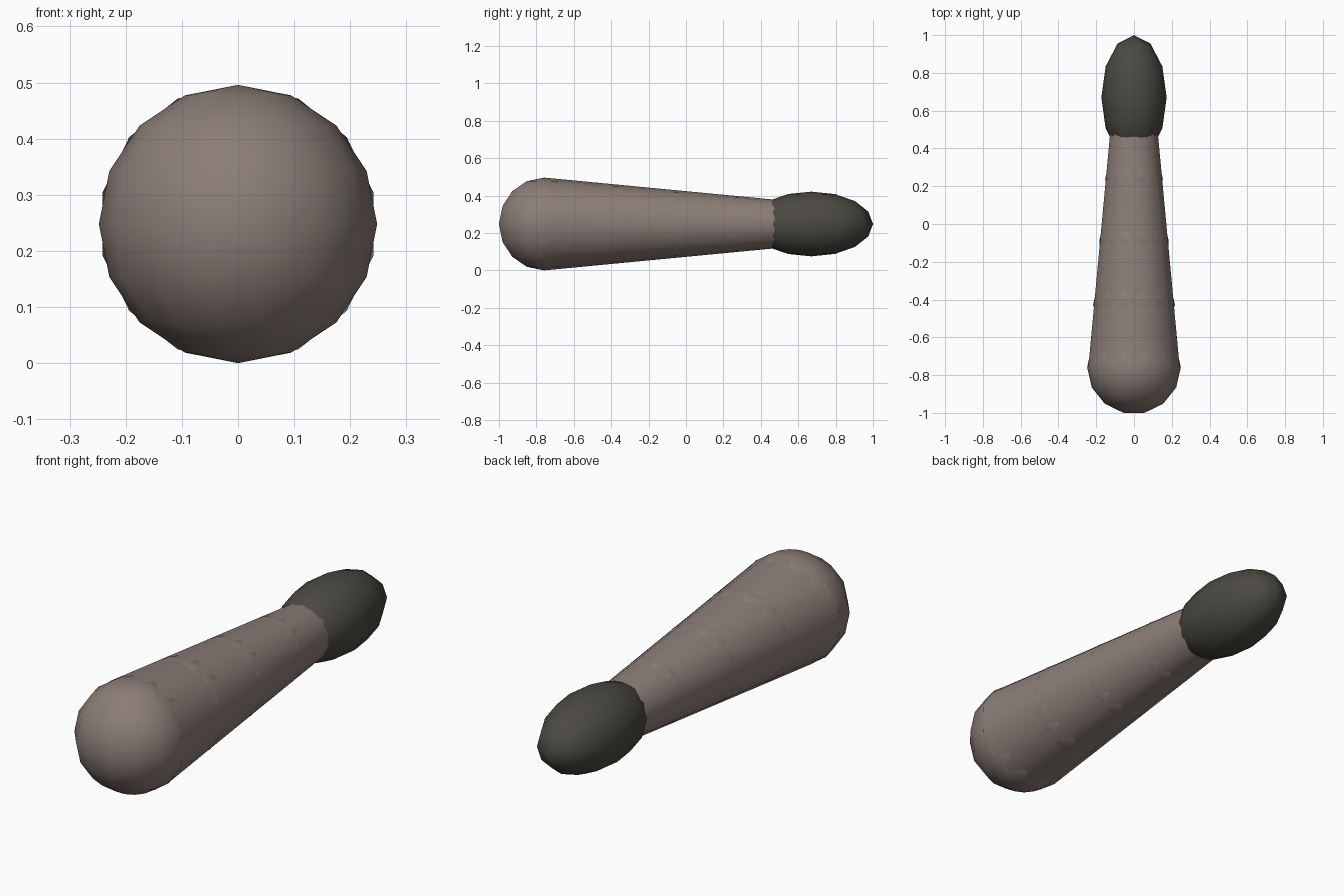
import bpy, bmesh, math
from mathutils import Matrix, Vector

if "Cube" in bpy.data.objects:
    bpy.data.objects.remove(bpy.data.objects["Cube"])

ZC = 0.248                     # height of the axis
Y0, R0 = -0.758, 0.248         # butt end of the taper
Y1, R1 = 0.57, 0.121           # thin end, hidden inside the tip


def material(name, rgb):
    m = bpy.data.materials.new(name)
    m.diffuse_color = (*rgb, 1)
    m.use_nodes = True
    m.node_tree.nodes["Principled BSDF"].inputs["Base Color"].default_value = m.diffuse_color
    return m


def add_sphere(bm, y, radii, segments, rings=8):
    """Low-poly sphere with its poles on z and a vertex on the x axis."""
    rx, ry, rz = radii
    def ring(j):
        t = math.pi * j / rings
        return [bm.verts.new((rx * math.sin(t) * math.cos(a),
                              y + ry * math.sin(t) * math.sin(a),
                              ZC + rz * math.cos(t)))
                for a in (2 * math.pi * i / segments for i in range(segments))]
    top = bm.verts.new((0, y, ZC + rz))
    bottom = bm.verts.new((0, y, ZC - rz))
    rows = [ring(j) for j in range(1, rings)]
    for i in range(segments):
        k = (i + 1) % segments
        bm.faces.new((top, rows[0][i], rows[0][k]))
        bm.faces.new((bottom, rows[-1][k], rows[-1][i]))
        for a, b in zip(rows, rows[1:]):
            bm.faces.new((a[i], b[i], b[k], a[k]))


def add_cone(bm, y0, r0, y1, r1, segments=14):
    """Open tapered tube along y with a vertex at the very top."""
    rows = []
    for y, r in ((y0, r0), (y1, r1)):
        rows.append([bm.verts.new((r * math.sin(a), y, ZC + r * math.cos(a)))
                     for a in (2 * math.pi * i / segments for i in range(segments))])
    for i in range(segments):
        k = (i + 1) % segments
        bm.faces.new((rows[0][i], rows[0][k], rows[1][k], rows[1][i]))


def finish(bm, name, mat):
    bmesh.ops.recalc_face_normals(bm, faces=bm.faces)
    for f in bm.faces:
        f.smooth = True
    me = bpy.data.meshes.new(name)
    bm.to_mesh(me)
    bm.free()
    me.materials.append(mat)
    ob = bpy.data.objects.new(name, me)
    bpy.context.collection.objects.link(ob)


taupe = material("taupe", (0.262, 0.207, 0.185))
charcoal = material("dark_grey", (0.070, 0.066, 0.053))

# Tapered shaft: one tube between chained joint spheres
STEPS = 4
for s in range(STEPS + 1):
    t = s / STEPS
    y, r = Y0 + (Y1 - Y0) * t, R0 + (R1 - R0) * t
    bm = bmesh.new()
    add_sphere(bm, y, (r, r, r), 14)
    finish(bm, "rounded_end" if s == 0 else f"joint_{s}", taupe)
    if s < STEPS:
        t2 = (s + 1) / STEPS
        bm = bmesh.new()
        add_cone(bm, y, r, Y0 + (Y1 - Y0) * t2, R0 + (R1 - R0) * t2)
        finish(bm, f"shaft_section_{s + 1}", taupe)

# Dark egg-shaped tip
bm = bmesh.new()
add_sphere(bm, 0.67, (0.173, 0.33, 0.173), 12)
finish(bm, "dark_tip", charcoal)
